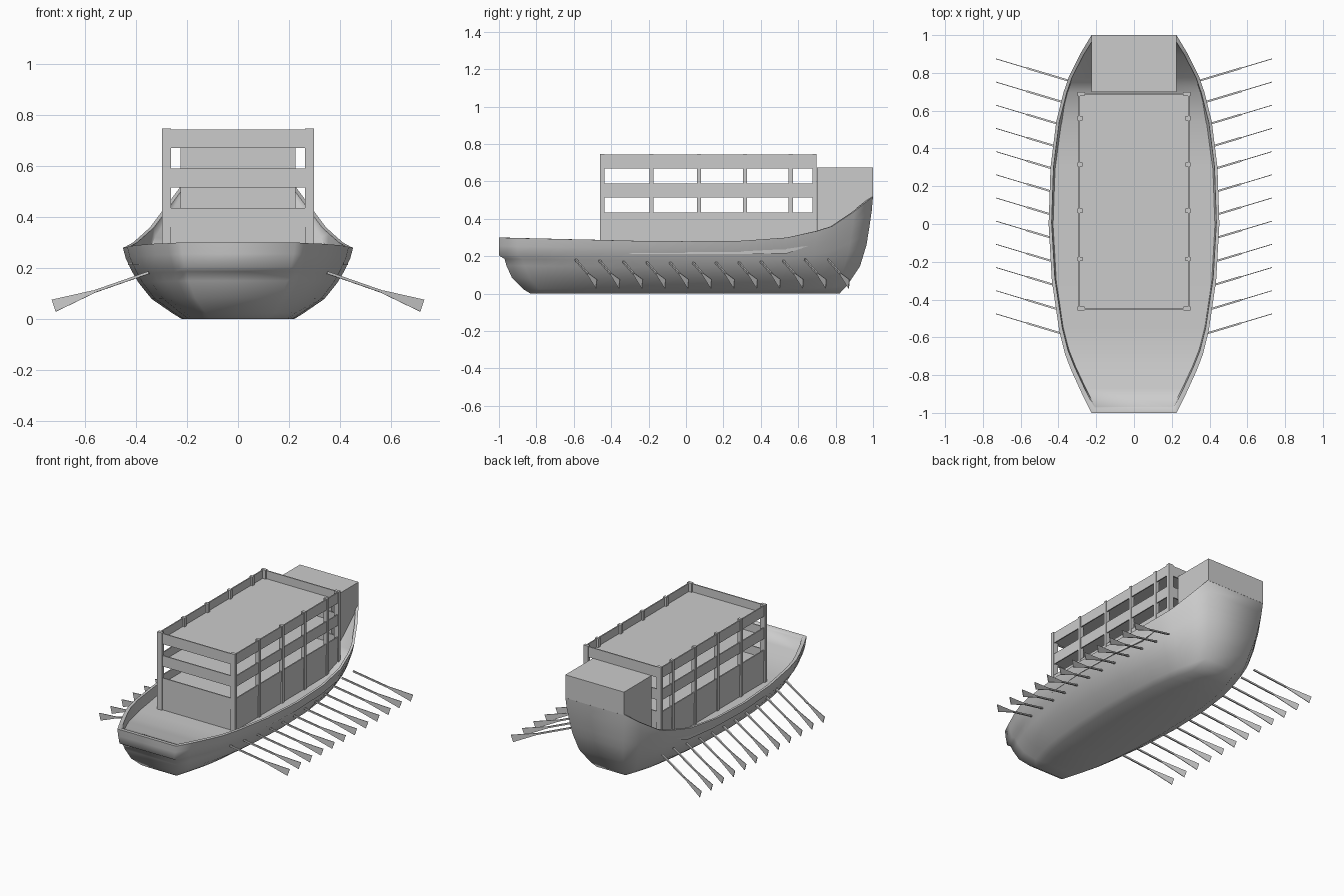
import bpy, bmesh, math
from mathutils import Vector

if "Cube" in bpy.data.objects:
    bpy.data.objects.remove(bpy.data.objects["Cube"])


def make_object(name, bm, smooth=False):
    bmesh.ops.recalc_face_normals(bm, faces=bm.faces)
    me = bpy.data.meshes.new(name)
    bm.to_mesh(me)
    bm.free()
    ob = bpy.data.objects.new(name, me)
    bpy.context.collection.objects.link(ob)
    if smooth:
        bpy.ops.object.select_all(action='DESELECT')
        ob.select_set(True)
        bpy.context.view_layer.objects.active = ob
        bpy.ops.object.shade_smooth_by_angle(angle=math.radians(68))
    return ob


def add_box(bm, x0, x1, y0, y1, z0, z1):
    vs = bmesh.ops.create_cube(bm, size=1)['verts']
    for v in vs:
        v.co = Vector(((x0 + x1) / 2 + v.co.x * (x1 - x0),
                       (y0 + y1) / 2 + v.co.y * (y1 - y0),
                       (z0 + z1) / 2 + v.co.z * (z1 - z0)))
    return vs


# Hull stations: y, half width at the rim, rim height, deck height
stations = [(-1, .225, .30, .285), (-.9, .275, .297, .25), (-.78, .33, .295, .235),
            (-.69, .365, .292, .215), (-.57, .395, .29, .212), (-.3, .435, .283, .212),
            (0, .452, .28, .212), (.3, .442, .283, .212), (.54, .412, .30, .215),
            (.7, .372, .335, .27), (.78, .345, .36, .32), (.9, .285, .44, .415),
            (1, .225, .52, .505)]
# Hull levels: height fraction, width ratio, bow y, stern y
levels = [(0, .49, -.83, .82), (.08, .57, -.87, .86), (.28, .75, -.93, .93),
          (.5, .86, -.96, .965), (.62, .905, -.97, .975), (.68, .925, -1, .98),
          (.85, .975, -1, .993), (1, 1, -1, 1)]

bm = bmesh.new()
rings = []


def add_ring(ratio, bow, stern, frac, inset=0, deck=False):
    side = []
    for y, w, h, d in stations:
        yy = bow + (y + 1) / 2 * (stern - bow)
        side.append((w * ratio - inset, yy, d if deck else h * frac))
    rings.append([bm.verts.new(p) for p in side] +
                 [bm.verts.new((-x, y, z)) for x, y, z in reversed(side)])


for frac, ratio, bow, stern in levels:
    add_ring(ratio, bow, stern, frac)
# Rim top and inner wall down to the deck
add_ring(1, -.975, .99, 1, .016)
add_ring(1, -.968, .99, 1, .02, True)
n = len(rings[0])
for a, b in zip(rings, rings[1:]):
    for i in range(n):
        j = (i + 1) % n
        bm.faces.new((a[i], a[j], b[j], b[i]))
# Flat bottom and deck
for r in (rings[0], rings[-1]):
    for i in range(len(stations) - 1):
        bm.faces.new((r[i], r[i + 1], r[n - 2 - i], r[n - 1 - i]))
make_object("hull", bm, True)

# Raised stern block, its underside sloping along the stern deck
bm = bmesh.new()
for v in add_box(bm, -.225, .225, .70, 1, .25, .675):
    if v.co.y > .9 and v.co.z < .4:
        v.co.z = .515
make_object("stern_block", bm)

# Deckhouse posts
bm = bmesh.new()
for s in (-1, 1):
    for y in (-.448, -.185, .07, .315, .56, .688):
        inner = .262 if y in (-.448, .688) else .272
        add_box(bm, *sorted((s * inner, s * .298)), y - .011, y + .011, .2, .748)
make_object("deckhouse_posts", bm)

# Deckhouse rails and lower panels on all four sides
bm = bmesh.new()
for z0, z1 in ((.67, .743), (.515, .59), (.36, .435)):
    for s in (-1, 1):
        add_box(bm, *sorted((s * .285, s * .293)), -.45, .69, z0, z1)
    for y in (-.454, .686):
        add_box(bm, -.265, .265, y, y + .008, z0, z1)
make_object("deckhouse_rails", bm)

bm = bmesh.new()
for s in (-1, 1):
    add_box(bm, *sorted((s * .282, s * .29)), -.445, .688, .2, .362)
for y in (-.45, .682):
    add_box(bm, -.265, .265, y, y + .008, .2, .362)
make_object("deckhouse_lower_panels", bm)

# One floor behind each rail, the top one being the roof platform
for name, z in (("lower_floor", .365), ("middle_floor", .52), ("roof_platform", .675)):
    bm = bmesh.new()
    add_box(bm, -.287, .287, -.447, .687, z, z + .012)
    make_object(name, bm)

# Oars: square shaft with a flat flared blade
start, end = Vector((.35, 0, .182)), Vector((.723, .112, .052))
axis = (end - start).normalized()
flat = axis.cross(Vector((0, 0, 1))).normalized()
up = flat.cross(axis).normalized()
neck = start.lerp(end, .58)
bm = bmesh.new()
for s in (-1, 1):
    for k in range(12):
        shift = Vector((0, -.59 + k * 1.35 / 11, 0))
        for p0, p1, h0, h1, t in ((start, neck, .005, .005, .005),
                                  (neck, end, .006, .025, .002)):
            loops = []
            for p, h in ((p0, h0), (p1, h1)):
                loop = []
                for a, b in ((-1, -1), (1, -1), (1, 1), (-1, 1)):
                    q = p + shift + flat * a * t + up * b * h
                    loop.append(bm.verts.new((q.x * s, q.y, q.z)))
                loops.append(loop)
            for i in range(4):
                j = (i + 1) % 4
                bm.faces.new((loops[0][i], loops[0][j], loops[1][j], loops[1][i]))
            bm.faces.new(loops[0])
            bm.faces.new(loops[1])
make_object("oars", bm)
